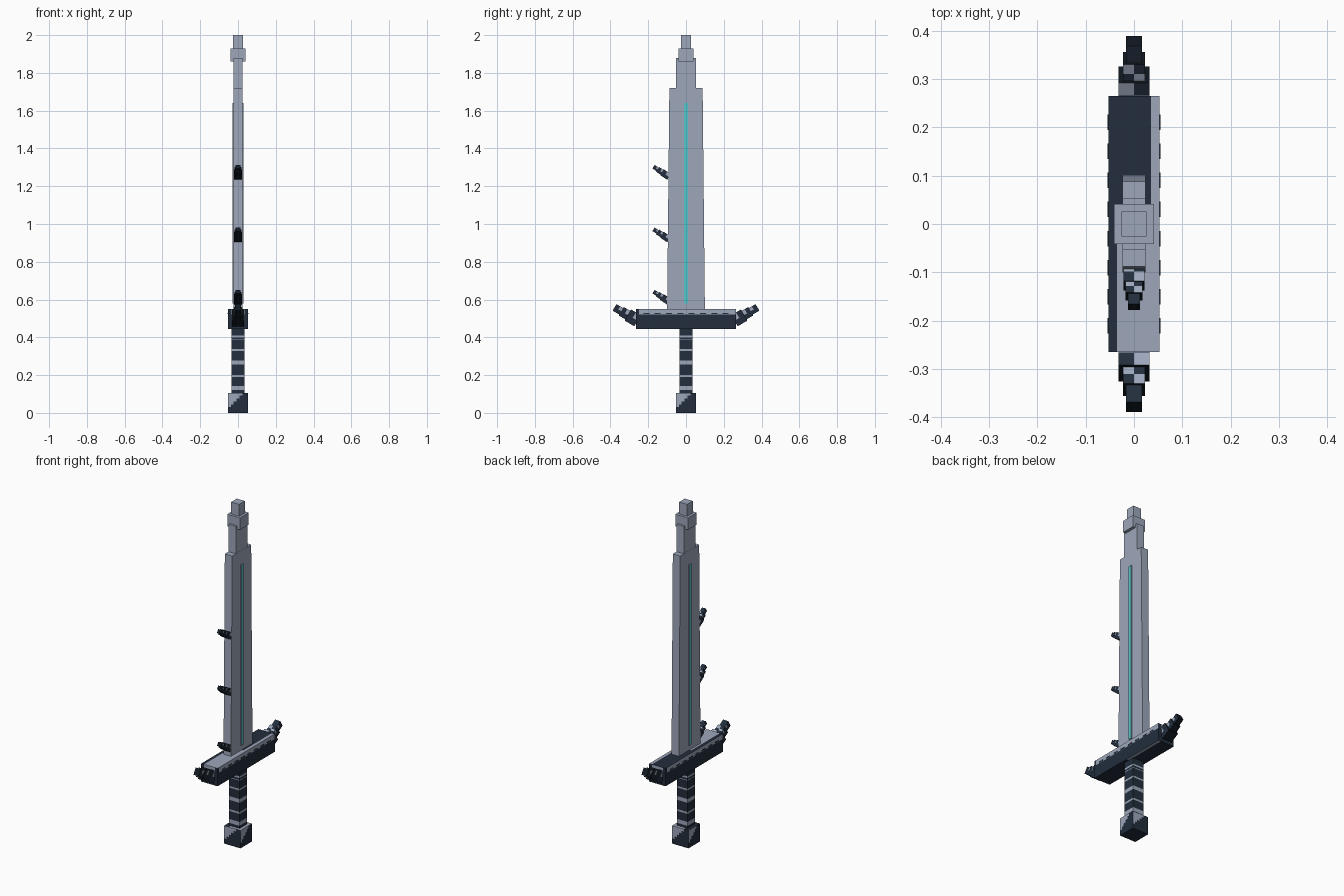
import bpy, bmesh, math
from mathutils import Matrix, Vector

if "Cube" in bpy.data.objects:
    bpy.data.objects.remove(bpy.data.objects["Cube"])


def material(name, rgb):
    m = bpy.data.materials.new(name)
    m.diffuse_color = (*rgb, 1)
    m.use_nodes = True
    m.node_tree.nodes["Principled BSDF"].inputs["Base Color"].default_value = m.diffuse_color
    return m


MATS = [material("steel grey", (0.34, 0.39, 0.50)),
        material("dark navy", (0.016, 0.027, 0.046)),
        material("near black", (0.006, 0.010, 0.016)),
        material("glowing teal", (0.09, 0.58, 0.61))]
STEEL, NAVY, BLACK, TEAL = range(4)


def block(name, lo, hi, rule, cuts=((), (), ()), taper=1.0, place=None):
    """Box from lo to hi, cut along each axis, coloured by rule(centre, normal)."""
    lo, hi = Vector(lo), Vector(hi)
    bm = bmesh.new()
    bmesh.ops.create_cube(bm, size=1)
    for v in bm.verts:
        v.co = Vector([(lo[i] + hi[i]) / 2 + v.co[i] * (hi[i] - lo[i]) for i in range(3)])
    for axis in range(3):
        n = Vector([float(i == axis) for i in range(3)])
        for c in cuts[axis]:
            bmesh.ops.bisect_plane(bm, geom=bm.verts[:] + bm.edges[:] + bm.faces[:],
                                   plane_co=n * c, plane_no=n)
    bm.normal_update()
    for f in bm.faces:
        f.material_index = rule(f.calc_center_median(), f.normal) if callable(rule) else rule
    for v in bm.verts:
        v.co.y *= 1 + (taper - 1) * (v.co.z - lo.z) / (hi.z - lo.z)
    if place:
        bm.transform(place)
    mesh = bpy.data.meshes.new(name)
    bm.to_mesh(mesh)
    bm.free()
    for m in MATS:
        mesh.materials.append(m)
    ob = bpy.data.objects.new(name, mesh)
    bpy.context.collection.objects.link(ob)
    return ob


def box(name, hx, hy, z0, z1, rule, **kw):
    return block(name, (-hx, -hy, z0), (hx, hy, z1), rule, **kw)


# Blade: broad tapered body, narrow neck, collar and tip
box("blade", 0.024, 0.10, 0.54, 1.72, STEEL, taper=0.88)
box("blade_neck", 0.0235, 0.054, 1.72, 1.88, STEEL)
box("blade_collar", 0.041, 0.041, 1.86, 1.93, STEEL)
box("blade_tip", 0.026, 0.026, 1.93, 2.0, STEEL)

# Raised glowing strip through both flats of the blade
box("glow_strip", 0.029, 0.011, 0.58, 1.64,
    lambda c, n: TEAL if abs(n.x) > 0.5 else STEEL)


# Crossguard: dark bar with a pale upper rim
def guard_rule(c, n):
    if n.z > 0.5:
        return STEEL if c.x > 0.035 or (c.y < 0 and c.x > -0.035) else NAVY
    if n.z < -0.5:
        return STEEL if c.x > 0.035 and c.y > 0 else NAVY
    if abs(n.x) > 0.5:
        return STEEL if c.z > 0.52 and c.y * n.x > -0.25 else NAVY
    return STEEL if c.z > 0.52 and abs(c.x) < 0.035 else NAVY


box("crossguard", 0.053, 0.265, 0.445, 0.55, guard_rule,
    cuts=((-0.035, 0.035), (-0.25, 0, 0.25), (0.52,)))
# Dark dashes along the rim
for side in (-1, 1):
    for i in range(8):
        y = -0.21 + i * 0.06
        block("rim_dash", (side * 0.0535 - 0.001, y - 0.016, 0.523),
              (side * 0.0535 + 0.001, y + 0.016, 0.529), NAVY)

# Grip with thin pale rings
RINGS = ((0.12, 0.143), (0.19, 0.201), (0.255, 0.277), (0.327, 0.337), (0.385, 0.389), (0.40, 0.41))
box("grip", 0.035, 0.035, 0.10, 0.45,
    lambda c, n: STEEL if any(a < c.z < b for a, b in RINGS) else NAVY,
    cuts=((), (), [z for r in RINGS for z in r]))


# Pommel: each side pale toward one upper corner in a stepped diagonal
def pommel_rule(c, n):
    if abs(n.z) > 0.5:
        return STEEL if n.z > 0 and c.x > -0.03 else NAVY
    across = (c.y if abs(n.x) > 0.5 else c.x) * (1 if n.x - n.y > 0 else -1)
    return STEEL if (c.z - 0.06) > across * 0.9 + 0.012 else NAVY


steps = [-0.053 + 0.106 * i / 7 for i in range(1, 7)]
box("pommel", 0.053, 0.053, 0, 0.105, pommel_rule,
    cuts=(steps, steps, [s + 0.053 for s in steps]))


# Stepped thorn of shrinking blocks, aimed outward and up
def thorn(name, base, side, angle, parts):
    turn = Matrix.Translation(base)
    if side < 0:
        turn = turn @ Matrix.Rotation(math.pi, 4, 'Z')
    turn = turn @ Matrix.Rotation(angle, 4, 'X')
    for i, (start, end, hx, hz) in enumerate(parts):
        mid = (start + end) / 2
        last = i == len(parts) - 1

        def rule(c, n, mid=mid, last=last):
            if n.z > 0.5:
                return STEEL if (c.x > 0) == (c.y < mid) and not last else NAVY
            if abs(n.x) > 0.5:
                return STEEL if c.y < mid and c.z > 0 else NAVY
            return BLACK
        block(name, (-hx, start, -hz), (hx, end, hz), rule,
              cuts=((0,), (mid,), (0,)), place=turn)


# Horns at both ends of the crossguard
for side in (-1, 1):
    thorn("guard_horn", (0, side * 0.265, 0.493), side, math.radians(30),
          [(-0.01, 0.05, 0.032, 0.034), (0.045, 0.09, 0.023, 0.026), (0.085, 0.131, 0.017, 0.02)])

# Thorns along the front edge of the blade
for z in (0.594, 0.924, 1.255):
    thorn("blade_thorn", (0, -0.098, z), -1, math.radians(33),
          [(-0.01, 0.035, 0.022, 0.018), (0.03, 0.062, 0.018, 0.015), (0.058, 0.088, 0.012, 0.011)])
